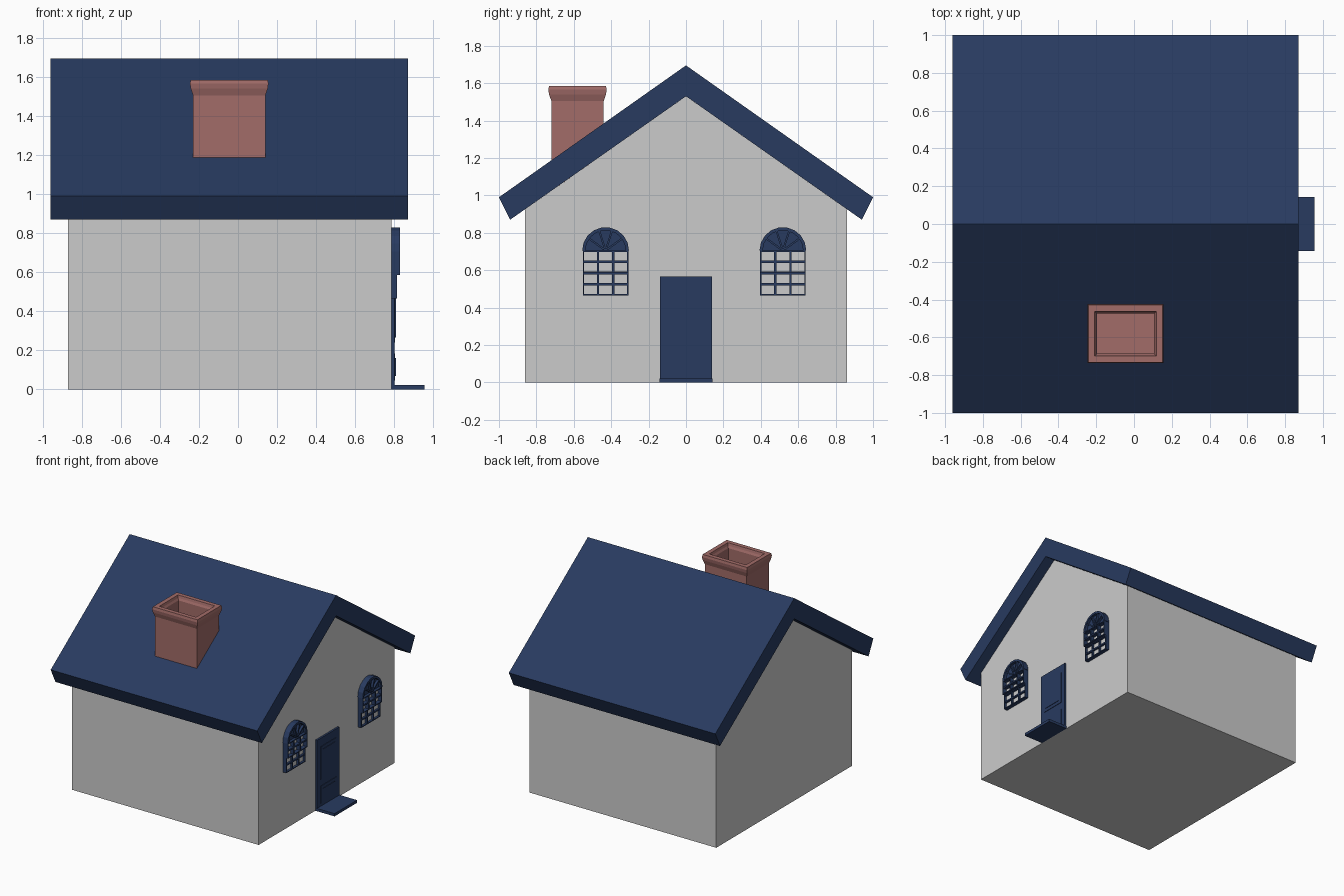
import bpy, bmesh
from math import pi, cos, sin

if "Cube" in bpy.data.objects:
    bpy.data.objects.remove(bpy.data.objects["Cube"])


def material(name, rgb):
    m = bpy.data.materials.new(name)
    m.diffuse_color = (*rgb, 1)
    m.use_nodes = True
    m.node_tree.nodes["Principled BSDF"].inputs["Base Color"].default_value = m.diffuse_color
    return m


NAVY = material("navy", (0.021, 0.043, 0.117))
BRICK = material("brick", (0.36, 0.15, 0.14))
PANE = material("pane", (0.8, 0.8, 0.8))


def finish(name, bm, mat):
    bmesh.ops.recalc_face_normals(bm, faces=bm.faces)
    me = bpy.data.meshes.new(name)
    bm.to_mesh(me)
    bm.free()
    ob = bpy.data.objects.new(name, me)
    bpy.context.collection.objects.link(ob)
    if mat:
        me.materials.append(mat)
    return ob


def prisms(name, parts, mat=None):
    """Each part is (yz outline, x start, x end), joined in one object."""
    bm = bmesh.new()
    for pts, x0, x1 in parts:
        a = [bm.verts.new((x0, y, z)) for y, z in pts]
        b = [bm.verts.new((x1, y, z)) for y, z in pts]
        bm.faces.new(a)
        bm.faces.new(b[::-1])
        for i in range(len(pts)):
            j = (i + 1) % len(pts)
            bm.faces.new((a[i], a[j], b[j], b[i]))
    return finish(name, bm, mat)


def rect(y0, y1, z0, z1):
    return [(y0, z0), (y1, z0), (y1, z1), (y0, z1)]


def arc(y, z, r, n=9):
    return [(y + r * cos(pi * i / n), z + r * sin(pi * i / n)) for i in range(n + 1)]


# House body with gables, and the chevron roof
WALL = 0.785
prisms("walls", [([(-.86, 0), (.86, 0), (.86, .926), (0, 1.53), (-.86, .926)], -.87, WALL)])
prisms("roof", [([(-1, .99), (0, 1.695), (1, .99), (.94, .87), (0, 1.53), (-.94, .87)],
                 -.96, .87)], NAVY)

# Chimney: rectangular rings up the outside, over the rim and down the inside
rings = [(0, 1.05), (0, 1.505), (.012, 1.54), (.016, 1.565), (.012, 1.585),
         (-.022, 1.585), (-.027, 1.565), (-.035, 1.55), (-.035, 1.4)]
bm = bmesh.new()
loops = []
for o, z in rings:
    loops.append([bm.verts.new((-.045 + sx * (.185 + o), -.58 + sy * (.14 + o), z))
                  for sx, sy in ((-1, -1), (1, -1), (1, 1), (-1, 1))])
for a, b in zip(loops, loops[1:]):
    for i in range(4):
        j = (i + 1) % 4
        bm.faces.new((a[i], a[j], b[j], b[i]))
bm.faces.new(loops[0][::-1])
bm.faces.new(loops[-1])
finish("chimney", bm, BRICK)

# Door with raised panels, and its step
panels = [(rect(-.14, .14, 0, .567), WALL - .01, .8)]
for z0, z1 in ((.045, .185), (.24, .5)):
    panels.append((rect(-.1, .1, z0, z1), .79, .804))
    panels.append((rect(-.075, .075, z0 + .025, z1 - .025), .79, .808))
prisms("door", panels, NAVY)
prisms("door_step", [(rect(-.142, .142, 0, .022), WALL - .01, .955)], NAVY)

# Arched sash windows either side of the door
W, Z0, ZM, Z1 = .122, .465, .585, .705


def sash(c, z0, z1, x):
    """Outer frame, two upright bars and one cross bar."""
    b, x0 = .007, WALL - .005
    zm = (z0 + z1) / 2
    parts = [(rect(c + s * W - (b if s > 0 else 0), c + s * W + (b if s < 0 else 0), z0, z1), x0, x)
             for s in (-1, 1)]
    parts += [(rect(c + d - .006, c + d + .006, z0, z1), x0, x - .003) for d in (-W / 3, W / 3)]
    parts += [(rect(c - W, c + W, z0, z0 + b), x0, x), (rect(c - W, c + W, z1 - b, z1), x0, x)]
    parts.append((rect(c - W, c + W, zm - .006, zm + .006), x0, x - .002))
    return parts


for side, c in (("left", -.43), ("right", .518)):
    prisms(side + "_window_glass", [(rect(c - W + .004, c + W - .004, Z0 + .004, Z1), WALL - .005, .797)], PANE)
    prisms(side + "_lower_sash", sash(c, Z0, ZM, .815), NAVY)
    prisms(side + "_upper_sash", sash(c, ZM, Z1, .83), NAVY)
    fan = [(arc(c, Z1, .115), WALL - .005, .808),
           (arc(c, Z1, .125) + arc(c, Z1, .108)[::-1], WALL - .005, .83)]
    for i in range(1, 5):
        t = pi * i / 5
        dy, dz, h = cos(t), sin(t), .005
        fan.append(([(c + r * dy - s * h * dz, Z1 + r * dz + s * h * dy)
                     for r, s in ((.01, -1), (.114, -1), (.114, 1), (.01, 1))], .8, .826))
    prisms(side + "_window_fan", fan, NAVY)
